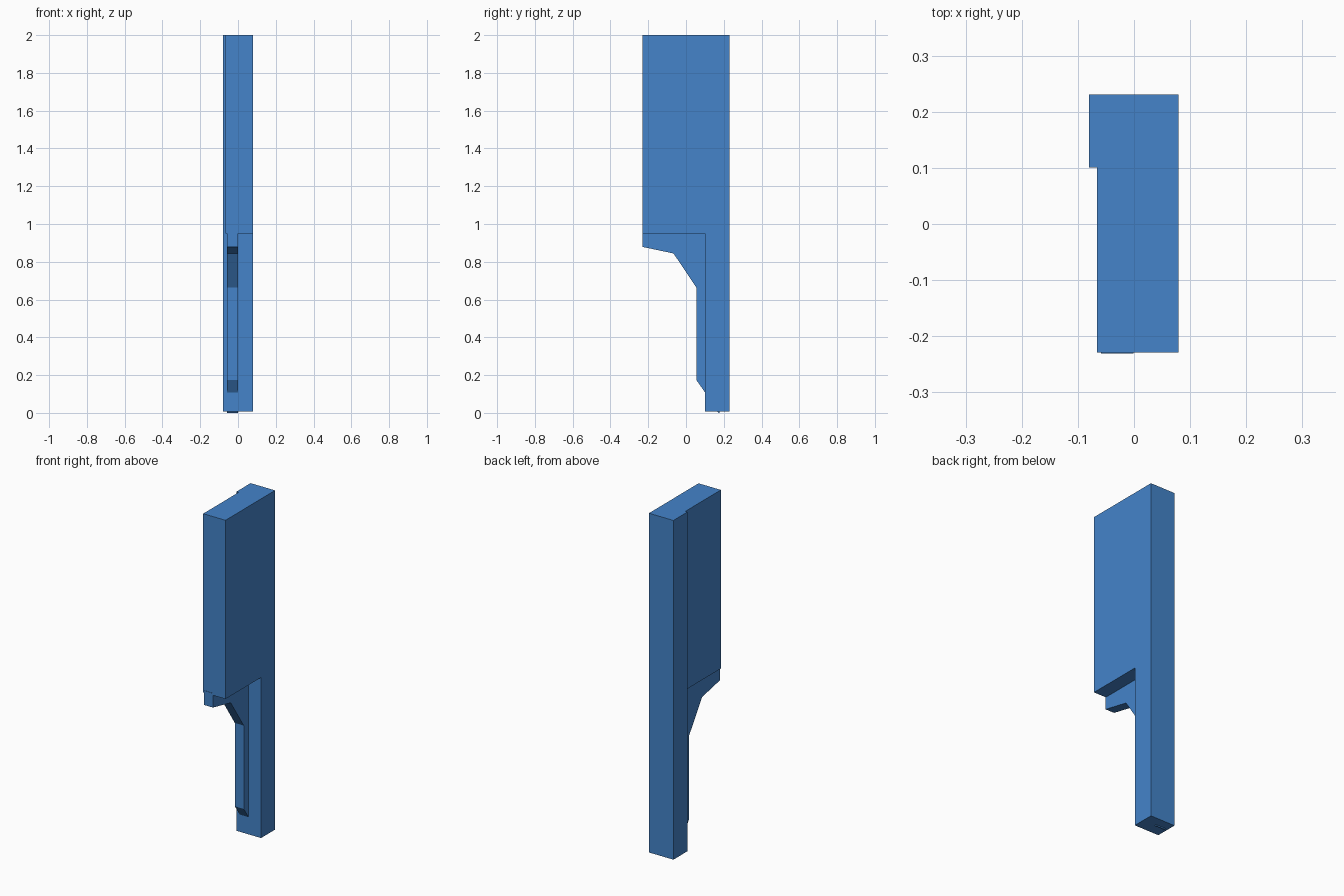
import bpy
import bmesh

if "Cube" in bpy.data.objects:
    bpy.data.objects.remove(bpy.data.objects["Cube"])

# Blue paint shared by all parts
blue = bpy.data.materials.new("blue_paint")
blue.diffuse_color = (0.058, 0.23, 0.59, 1.0)
blue.use_nodes = True
blue.node_tree.nodes["Principled BSDF"].inputs["Base Color"].default_value = blue.diffuse_color


def extrude_profile(name, points, x0, x1):
    """Extrude a side profile of (y, z) points from x0 to x1."""
    bm = bmesh.new()
    face = bm.faces.new([bm.verts.new((x0, y, z)) for y, z in points])
    ext = bmesh.ops.extrude_face_region(bm, geom=[face])
    verts = [v for v in ext["geom"] if isinstance(v, bmesh.types.BMVert)]
    bmesh.ops.translate(bm, verts=verts, vec=(x1 - x0, 0, 0))
    bmesh.ops.recalc_face_normals(bm, faces=bm.faces)
    mesh = bpy.data.meshes.new(name)
    bm.to_mesh(mesh)
    bm.free()
    mesh.materials.append(blue)
    obj = bpy.data.objects.new(name, mesh)
    bpy.context.collection.objects.link(obj)
    return obj


def box_profile(y0, y1, z0, z1):
    return [(y0, z0), (y1, z0), (y1, z1), (y0, z1)]


# Full-height rear post
post = extrude_profile("post_and_panel", box_profile(0.101, 0.231, 0.007, 2.0), -0.08, 0.079)

# Upper panel, slightly recessed on the left, merged flush with the post
panel = extrude_profile("upper_panel", box_profile(-0.229, 0.101, 0.95, 2.0), -0.066, 0.079)
union = post.modifiers.new("merge_panel", "BOOLEAN")
union.operation = "UNION"
union.solver = "EXACT"
union.object = panel
bpy.context.view_layer.objects.active = post
bpy.ops.object.modifier_apply(modifier=union.name)
bpy.data.objects.remove(panel)

# Angled bracket under the panel, running down into the post
extrude_profile("support_bracket", [
    (-0.231, 0.963), (-0.231, 0.879), (-0.066, 0.844), (0.055, 0.664),
    (0.055, 0.174), (0.101, 0.108), (0.172, 0.0), (0.178, 0.0), (0.178, 0.963),
], -0.059, -0.001)
